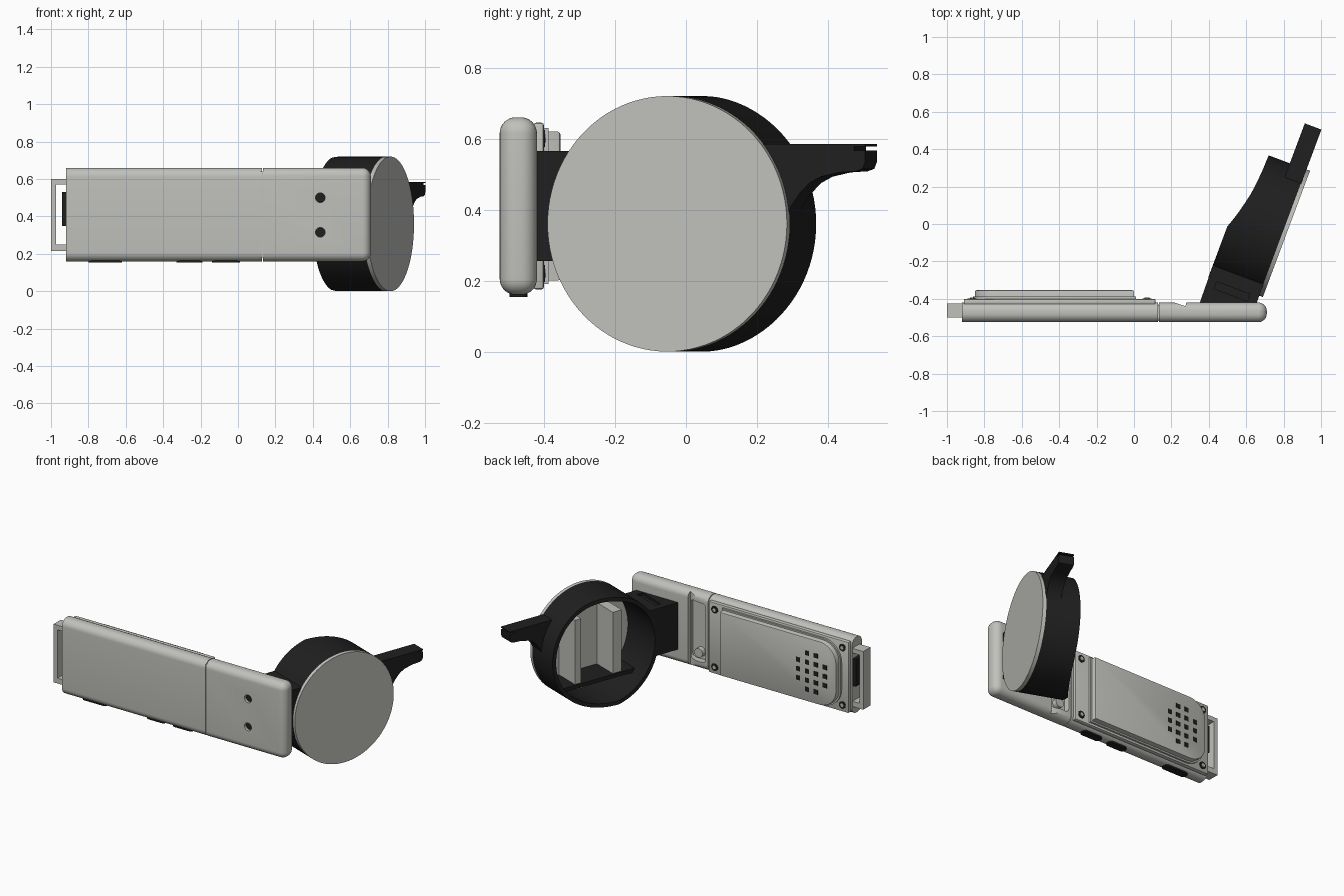
import bpy, bmesh, math
from mathutils import Matrix, Vector

if "Cube" in bpy.data.objects:
    bpy.data.objects.remove(bpy.data.objects["Cube"])


def material(name, col):
    m = bpy.data.materials.new(name)
    m.use_nodes = True
    m.diffuse_color = (*col, 1)
    m.node_tree.nodes["Principled BSDF"].inputs["Base Color"].default_value = (*col, 1)
    return m


GREY = material("light_grey", (0.53, 0.53, 0.50))
BLACK = material("black_plastic", (0.014, 0.014, 0.014))


def finish(name, bm, mat, matrix=None):
    bmesh.ops.recalc_face_normals(bm, faces=bm.faces)
    if matrix:
        bm.transform(matrix)
    me = bpy.data.meshes.new(name)
    bm.to_mesh(me)
    bm.free()
    me.materials.append(mat)
    ob = bpy.data.objects.new(name, me)
    bpy.context.collection.objects.link(ob)
    return ob


def prism(name, pts, vec, mat, matrix=None, bevel=0, pick=None, seg=5):
    """Polygon swept along vec; bevel the edges chosen by pick."""
    bm = bmesh.new()
    f = bm.faces.new([bm.verts.new(p) for p in pts])
    g = bmesh.ops.extrude_face_region(bm, geom=[f])
    bmesh.ops.translate(bm, vec=vec, verts=[v for v in g["geom"] if isinstance(v, bmesh.types.BMVert)])
    bmesh.ops.recalc_face_normals(bm, faces=bm.faces)
    if bevel:
        edges = [e for e in bm.edges if pick is None or pick(e)]
        bmesh.ops.bevel(bm, geom=edges, offset=bevel, segments=seg, profile=0.5, affect='EDGES')
    return finish(name, bm, mat, matrix)


def box(name, x, y, z, mat, matrix=None, **kw):
    pts = [(a, b, z[0]) for a, b in ((x[0], y[0]), (x[1], y[0]), (x[1], y[1]), (x[0], y[1]))]
    return prism(name, pts, (0, 0, z[1] - z[0]), mat, matrix, **kw)


def disc(name, r, z0, z1, mat, matrix, n=96):
    pts = [(r * math.cos(i * math.tau / n), r * math.sin(i * math.tau / n), z0) for i in range(n)]
    return prism(name, pts, (0, 0, z1 - z0), mat, matrix)


def cut(ob, *cutters):
    """Subtract the cutters, then remove them."""
    for c in cutters:
        m = ob.modifiers.new("cut", 'BOOLEAN')
        m.operation, m.solver, m.object = 'DIFFERENCE', 'EXACT', c
    dg = bpy.context.evaluated_depsgraph_get()
    me = bpy.data.meshes.new_from_object(ob.evaluated_get(dg))
    ob.modifiers.clear()
    ob.data = me
    for c in cutters:
        bpy.data.objects.remove(c)


def along_y(x, y, z):
    """Frame whose local z points to +y."""
    return Matrix.Translation((x, y, z)) @ Matrix.Rotation(-math.pi / 2, 4, 'X')


# ---- flat body: main case and end cap with rounded edges
def long_edge(e):
    return all(abs(v.co.x - e.verts[0].co.x) > 0.1 for v in e.verts[1:])


body = box("main_case", (-0.92, 0.128), (-0.525, -0.42), (0.16, 0.66), GREY,
           bevel=0.047, pick=long_edge, seg=8)
cap = box("end_cap", (0.133, 0.71), (-0.525, -0.42), (0.16, 0.66), GREY, bevel=0.045,
          pick=lambda e: max(v.co.x for v in e.verts) > 0.5, seg=8)
box("case_joint", (0.12, 0.14), (-0.518, -0.43), (0.18, 0.64), GREY)

# Scooped hinge pocket and screw holes in the cap
groove = prism("groove", [(0.20, -0.415, 0), (0.275, -0.44, 0), (0.285, -0.40, 0), (0.20, -0.40, 0)],
               (0, 0, 1), GREY)
pocket = box("pocket", (0.15, 0.272), (-0.462, -0.38), (0.215, 0.605), GREY,
             bevel=0.025, pick=lambda e: abs(e.verts[0].co.y - e.verts[1].co.y) > 0.05)
holes = [disc("hole", 0.026, -0.05, 0.03, GREY, along_y(0.44, -0.525, z), 24) for z in (0.315, 0.5)]
cut(cap, groove, pocket, *holes)
for i, z in enumerate((0.315, 0.5)):
    disc(f"cap_screw_{i + 1}", 0.0255, 0.018, 0.03, BLACK, along_y(0.44, -0.525, z), 24)
disc("pocket_peg", 0.03, -0.045, -0.01, GREY, along_y(0.21, -0.42, 0.265), 24)

# ---- back plate with raised pad
box("back_plate", (-0.91, 0.115), (-0.43, -0.40), (0.175, 0.645), GREY, bevel=0.008, seg=2)


def pad_outline(x0, x1, z0, z1, r, y):
    pts = [(x1, y, z0), (x1, y, z1)]
    for cz, start in ((z1 - r, 90), (z0 + r, 180)):
        for k in range(9):
            a = math.radians(start + k * 90 / 8)
            pts.append((x0 + r + r * math.cos(a), y, cz + r * math.sin(a)))
    return pts


prism("pad_foot", pad_outline(-0.86, 0.01, 0.19, 0.63, 0.13, -0.41), (0, 0.022, 0), GREY)
prism("raised_pad", pad_outline(-0.85, 0.0, 0.20, 0.62, 0.12, -0.41), (0, 0.056, 0), GREY,
      bevel=0.008, seg=2, pick=lambda e: min(v.co.y for v in e.verts) > -0.36)

# Speaker holes: five rows in the inner columns, three in the outer
for c in range(4):
    rows = range(1, 4) if c in (0, 3) else range(5)
    for r in rows:
        x, z = -0.67 + (c - 1.5) * 0.065, 0.40 + (r - 2) * 0.06
        box(f"speaker_hole_{c}_{r}", (x - 0.015, x + 0.015), (-0.36, -0.3525),
            (z - 0.015, z + 0.015), BLACK)

# Plate screws in the corners
for x in (-0.865, 0.07):
    for z in (0.22, 0.60):
        disc("plate_screw", 0.024, 0, 0.003, BLACK, along_y(x, -0.40, z), 20)
        disc("plate_screw_head", 0.013, 0, 0.006, GREY, along_y(x, -0.40, z), 6)

# Side buttons under the case
for i, (a, b) in enumerate(((-0.80, -0.62), (-0.33, -0.19), (-0.14, 0.01))):
    box(f"side_button_{i + 1}", (a, b), (-0.497, -0.447), (0.154, 0.18), BLACK, bevel=0.024,
        pick=lambda e: abs(e.verts[0].co.z - e.verts[1].co.z) > 0.02)

# ---- strap loop and connector at the free end
loop = box("strap_loop", (-1.0, -0.91), (-0.50, -0.425), (0.215, 0.60), GREY)
cut(loop, box("gap", (-0.972, -0.90), (-0.6, -0.3), (0.25, 0.57), GREY))
box("connector", (-0.942, -0.91), (-0.495, -0.43), (0.35, 0.53), BLACK)

# ---- tilted cup: local x runs along the disc, y is up, z points out of its face
D = Vector((0.35, 0.937, 0)).normalized()
N = D.cross(Vector((0, 0, 1)))
CUP = Matrix(((D.x, 0, N.x, 0.815), (D.y, 0, N.y, -0.053), (0, 1, 0, 0.36), (0, 0, 0, 1)))

disc("face_disc", 0.36, -0.022, 0.0, GREY, CUP)
cup = disc("cup_wall", 0.36, -0.34, -0.022, BLACK, CUP)
back_curve = [(-0.7, 0.31), (-0.073, 0.31), (-0.03, 0.295), (0.02, 0.28), (0.08, 0.265), (0.13, 0.254),
              (0.186, 0.246), (0.27, 0.239), (0.36, 0.236), (0.7, 0.236), (0.7, 0.6), (-0.7, 0.6)]
cut(cup, disc("bore", 0.335, -0.5, 0.1, BLACK, CUP),
    prism("back_trim", [(d, -0.6, -t) for d, t in back_curve], (0, 1.2, 0), BLACK, CUP))

# Shelf and upright dividers inside the cup
shelf = [(-0.262, -0.205), (0.262, -0.205), (0.25, -0.23), (-0.25, -0.23)]
prism("cup_shelf", [(d, z, -0.2) for d, z in shelf], (0, 0, 0.18), BLACK, CUP)
box("divider_left", (0.12, 0.165), (-0.205, 0.22), (-0.19, -0.02), GREY, CUP)
box("divider_right", (-0.175, -0.11), (-0.205, 0.20), (-0.19, -0.02), GREY, CUP)

# Arm joining the cup to the body
M = CUP.inverted()


def flat(d, t):
    p = CUP @ Vector((d, 0, -t))
    return (p.x, p.y, 0.255)


arm = prism("hinge_arm", [(0.35, -0.425, 0.255), flat(-0.25, 0.31), flat(-0.25, 0.022),
                          (0.655, -0.425, 0.255)], (0, 0, 0.31), BLACK)
cut(arm, disc("bore", 0.336, -0.5, 0.1, BLACK, CUP),
    box("arm_slot", (-0.41, -0.37), (0.19, 0.3), (-0.26, -0.07), BLACK, CUP))

# Lever with a curved underside and a notched tip
lever = [(0.27, 0.585), (0.555, 0.585), (0.555, 0.567), (0.588, 0.567), (0.588, 0.535), (0.58, 0.515),
         (0.56, 0.508), (0.51, 0.505), (0.455, 0.493), (0.42, 0.475), (0.39, 0.445), (0.365, 0.41),
         (0.35, 0.37), (0.34, 0.37), (0.32, 0.48)]
prism("lever", [(d, z - 0.36, -0.115) for d, z in lever], (0, 0, 0.095), BLACK, CUP)
box("lever_tip_lip", (0.55, 0.588), (0.218, 0.225), (-0.115, -0.02), BLACK, CUP)

# ---- smooth shading with sharp edges kept
bpy.ops.object.select_all(action='DESELECT')
for ob in bpy.context.scene.objects:
    if ob.type == 'MESH':
        ob.select_set(True)
        bpy.context.view_layer.objects.active = ob
bpy.ops.object.shade_smooth_by_angle(angle=math.radians(30))
